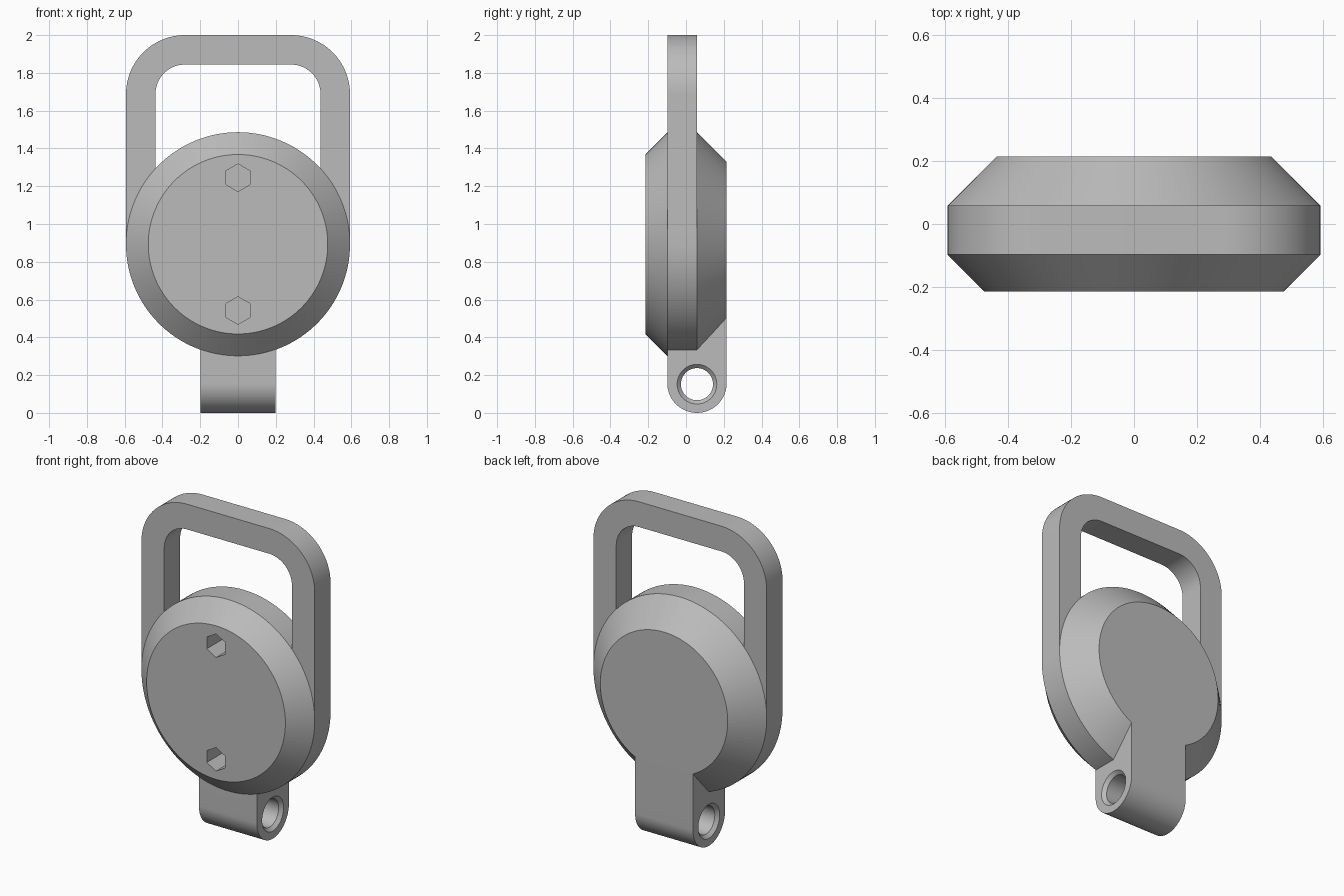
import bpy, bmesh
from math import sin, cos, pi, radians
from mathutils import Matrix

if "Cube" in bpy.data.objects:
    bpy.data.objects.remove(bpy.data.objects["Cube"])

metal = bpy.data.materials.new("plain_grey")
metal.use_nodes = True
GREY = (0.5, 0.5, 0.5, 1)
metal.diffuse_color = GREY
metal.node_tree.nodes["Principled BSDF"].inputs["Base Color"].default_value = GREY

R = 0.593             # disc radius and half width of the handle
DISC_Z = 0.893
FRONT, BACK = -0.097, 0.058   # thickness of the handle band
DEPTH = 0.215
BAR = 0.156           # handle bar width
LUG = 0.198           # half width of the lug


def finish(bm, name):
    bmesh.ops.recalc_face_normals(bm, faces=bm.faces)
    mesh = bpy.data.meshes.new(name)
    bm.to_mesh(mesh)
    bm.free()
    mesh.materials.append(metal)
    obj = bpy.data.objects.new(name, mesh)
    bpy.context.collection.objects.link(obj)
    return obj


def lathe(name, profile, matrix, n=128):
    """Closed solid from (radius, height) pairs around local z."""
    bm = bmesh.new()
    rings = [[bm.verts.new((r * cos(2 * pi * i / n), r * sin(2 * pi * i / n), h))
              for i in range(n)] for r, h in profile]
    for a, b in zip(rings, rings[1:]):
        for i in range(n):
            j = (i + 1) % n
            bm.faces.new((a[i], a[j], b[j], b[i]))
    bm.faces.new(rings[0])
    bm.faces.new(rings[-1])
    bm.transform(matrix)
    return finish(bm, name)


def extrude(name, points, vector):
    bm = bmesh.new()
    face = bm.faces.new([bm.verts.new(p) for p in points])
    new = bmesh.ops.extrude_face_region(bm, geom=[face])["geom"]
    bmesh.ops.translate(bm, vec=vector,
                        verts=[v for v in new if isinstance(v, bmesh.types.BMVert)])
    return finish(bm, name)


def arc(cx, cy, r, start, end, n=24):
    return [(cx + r * cos(radians(start + (end - start) * i / n)),
             cy + r * sin(radians(start + (end - start) * i / n))) for i in range(n + 1)]


def boolean(target, tool, operation):
    mod = target.modifiers.new(operation.lower(), "BOOLEAN")
    mod.operation, mod.solver, mod.object = operation, "EXACT", tool
    bpy.context.view_layer.objects.active = target
    bpy.ops.object.modifier_apply(modifier=mod.name)
    bpy.data.objects.remove(tool)


def smooth(obj):
    bpy.ops.object.select_all(action="DESELECT")
    obj.select_set(True)
    bpy.context.view_layer.objects.active = obj
    bpy.ops.object.shade_smooth_by_angle(angle=radians(30))


# Disc with bevelled rims; the local axis points to the back
along_y = Matrix.Translation((0, 0, DISC_Z)) @ Matrix.Rotation(-pi / 2, 4, "X")
body = lathe("disc_body", [(R - 0.118, -DEPTH), (R, FRONT), (R, BACK), (R - 0.157, DEPTH)], along_y)

# Round-ended lug below the disc, merged with it
r = DEPTH - BACK
profile = arc(BACK, r, r, 180, 360, 48) + [(DEPTH, 0.65), (FRONT - 0.002, 0.65)]
lug = extrude("lug", [(-LUG, y, z) for y, z in profile], (2 * LUG, 0, 0))
boolean(body, lug, "UNION")

# Cross hole with chamfered mouths
along_x = Matrix.Translation((0, BACK, 0.152)) @ Matrix.Rotation(pi / 2, 4, "Y")
edge = LUG + 0.02
hole = lathe("hole_cutter", [(0.125, -edge), (0.085, -LUG + 0.02),
                             (0.085, LUG - 0.02), (0.125, edge)], along_x, 64)
boolean(body, hole, "DIFFERENCE")

# Two hexagonal sockets in the front
for z in (1.245, 0.542):
    place = (Matrix.Translation((0, 0, z)) @ Matrix.Rotation(-pi / 2, 4, "X")
             @ Matrix.Rotation(pi / 6, 4, "Z"))
    socket = lathe("socket_cutter", [(0.073, -DEPTH - 0.1), (0.073, -DEPTH + 0.15)], place, 6)
    boolean(body, socket, "DIFFERENCE")
smooth(body)

# Handle: rounded arch whose legs end inside the disc
def arch(half, top, radius):
    right = arc(half - radius, top - radius, radius, 0, 90)
    left = arc(radius - half, top - radius, radius, 90, 180)
    return [(half, DISC_Z)] + right + left + [(-half, DISC_Z)]


outline = arch(R, 2, 0.312) + arch(R - BAR, 2 - BAR, 0.156)[::-1]
handle = extrude("handle", [(x, FRONT, z) for x, z in outline], (0, BACK - FRONT, 0))
smooth(handle)
